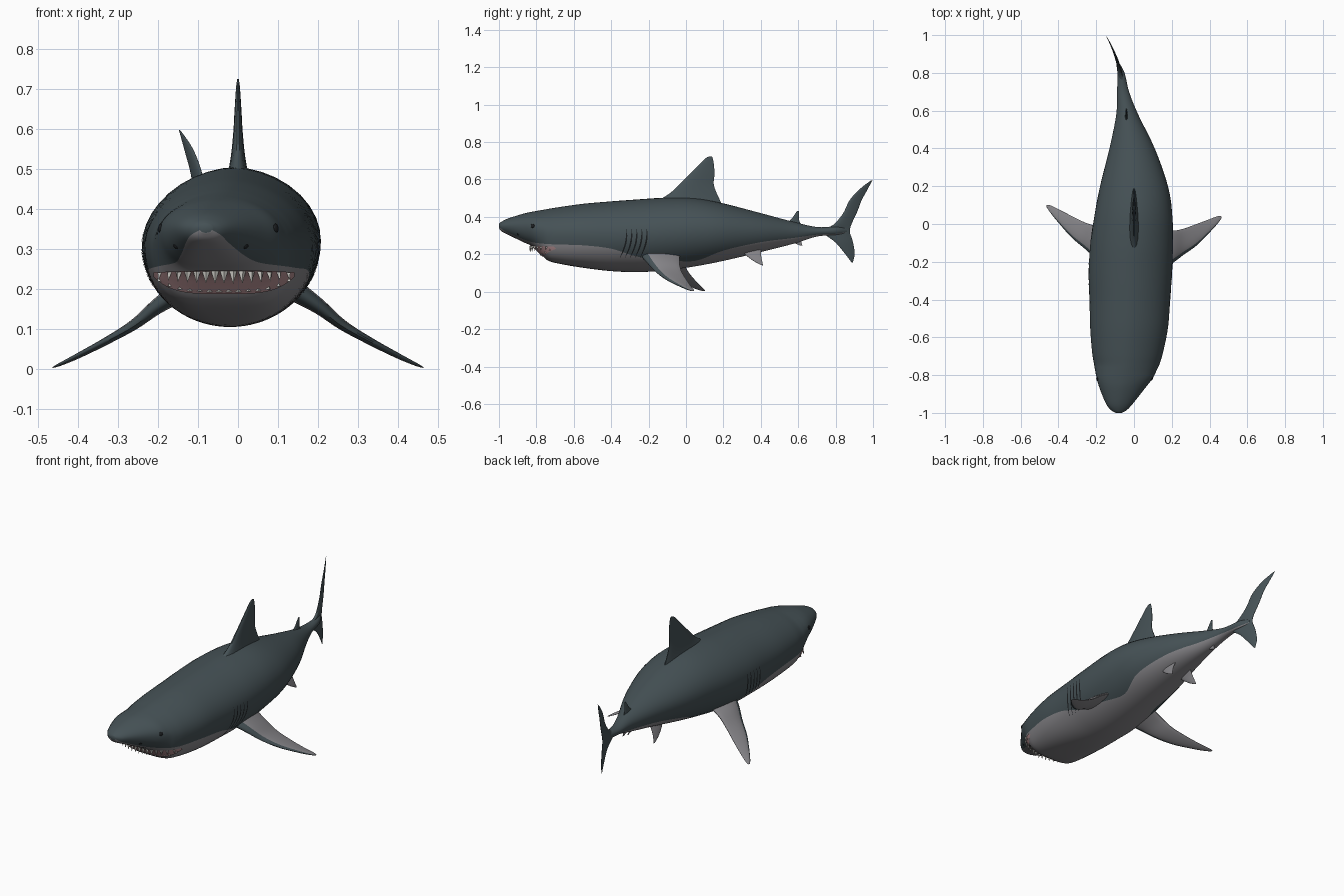
import bpy, bmesh, math
from mathutils import Vector
from mathutils.bvhtree import BVHTree

if "Cube" in bpy.data.objects:
    bpy.data.objects.remove(bpy.data.objects["Cube"])


def material(name, rgb):
    m = bpy.data.materials.new(name)
    m.use_nodes = True
    m.diffuse_color = (*rgb, 1)
    bsdf = m.node_tree.nodes["Principled BSDF"]
    bsdf.inputs["Base Color"].default_value = (*rgb, 1)
    bsdf.inputs["Roughness"].default_value = 0.6
    return m


SLATE = material("slate_back", (.06, .083, .092))
BELLY = material("pale_belly", (.24, .235, .25))
GUM = material("pink_gum", (.42, .25, .26))
TOOTH = material("tooth_ivory", (.62, .61, .57))
BLACK = material("near_black", (.012, .014, .016))


def finish(name, bm, mats, angle=50):
    bmesh.ops.recalc_face_normals(bm, faces=bm.faces)
    me = bpy.data.meshes.new(name)
    bm.to_mesh(me)
    ob = bpy.data.objects.new(name, me)
    bpy.context.collection.objects.link(ob)
    for m in mats:
        me.materials.append(m)
    bpy.ops.object.select_all(action='DESELECT')
    ob.select_set(True)
    bpy.context.view_layer.objects.active = ob
    bpy.ops.object.shade_smooth_by_angle(angle=math.radians(angle))
    return ob


def smooth_rows(rows, steps):
    """Catmull-Rom through rows of any width."""
    pts = [rows[0], *rows, rows[-1]]
    out = []
    for a, b, c, d in zip(pts, pts[1:], pts[2:], pts[3:]):
        for k in range(steps):
            t = k / steps
            out.append([q + .5 * t * (r - p + t * (2*p - 5*q + 4*r - s + t * (3*(q - r) + s - p)))
                        for p, q, r, s in zip(a, b, c, d)])
    return out + [list(rows[-1])]


def loft(bm, rings, rule):
    """Skin closed rings; rule(ring, index) gives the material slot."""
    vs = [[bm.verts.new(p) for p in ring] for ring in rings]
    n = len(vs[0])
    for i, (a, b) in enumerate(zip(vs, vs[1:])):
        for j in range(n):
            k = (j + 1) % n
            bm.faces.new((a[j], a[k], b[k], b[j])).material_index = rule(i, j)
    for end in (vs[0], vs[-1]):
        bm.faces.new(end)


# Body: y, centre x, half width, top, bottom, colour line
BODY = [
    (-1, -.08, .016, .363, .34, .347), (-.985, -.08, .042, .375, .322, .335),
    (-.95, -.077, .072, .392, .304, .316), (-.87, -.062, .12, .417, .265, .28),
    (-.82, -.05, .147, .428, .242, .264), (-.775, -.043, .163, .436, .2, .258),
    (-.74, -.038, .174, .442, .168, .255), (-.68, -.034, .188, .452, .15, .252),
    (-.55, -.026, .206, .47, .128, .248), (-.4, -.022, .214, .483, .11, .23),
    (-.25, -.019, .221, .494, .105, .185), (-.1, -.012, .219, .503, .115, .17),
    (.05, -.003, .206, .5, .136, .165), (.2, 0, .18, .472, .165, .22),
    (.4, -.01, .12, .42, .212, .265), (.58, -.036, .058, .372, .258, .288),
    (.7, -.058, .032, .346, .295, .305), (.8, -.068, .018, .347, .304, .31),
    (.86, -.088, .005, .34, .315, .32)]
UPPER, LOWER = 14, 12
HALF = UPPER + LOWER


def body_ring(row):
    y, cx, w, top, bottom, line = row
    zc = bottom + .52 * (top - bottom)
    tb = math.asin(max(-.97, min(.3, (line - zc) / (zc - bottom))))
    jaw = 1 - .5 * max(0, 1 - abs(y + .72) / .4)
    side = []
    for i in range(HALF + 1):
        if i <= UPPER:
            t = math.pi / 2 + (tb - math.pi / 2) * i / UPPER
        else:
            t = tb + (-math.pi / 2 - tb) * (i - UPPER) / LOWER
        up = math.sin(t) > 0
        dx = w * max(0, math.cos(t)) ** (1.12 if up else jaw)
        z = zc + math.sin(t) * (top - zc if up else zc - bottom)
        side.append((dx, z))
    ring = [(cx + dx, y, z) for dx, z in side]
    return ring + [(cx - dx, y, z) for dx, z in side[-2:0:-1]]


bm = bmesh.new()
loft(bm, [body_ring(r) for r in smooth_rows(BODY, 5)],
     lambda i, j: 0 if min(j, 2 * HALF - 1 - j) < UPPER else 1)
finish("body", bm, [SLATE, BELLY])
skin = BVHTree.FromBMesh(bm)


def on_skin(origin, direction, lift):
    p, n, _, _ = skin.ray_cast(Vector(origin), Vector(direction))
    return p + n * lift, n


# Fins: leading point, trailing point, half thickness per station
def fin(name, rows, normal, mats, dark_edge=0):
    n, normal, rings = 20, Vector(normal).normalized(), []
    for r in smooth_rows(rows, 5):
        lead, trail, thick = Vector(r[:3]), Vector(r[3:6]), r[6]
        ring = []
        for j in range(n):
            a = math.tau * (j + .5) / n
            s = (1 - math.cos(a)) / 2
            ring.append(lead.lerp(trail, s) + normal * thick * math.sin(a) * (1.25 - .7 * s))
        rings.append(ring)
    bm = bmesh.new()
    loft(bm, rings, lambda i, j: int((1 - math.cos(math.tau * (j + 1) / n)) / 2 < dark_edge))
    return finish(name, bm, mats)


def upright_fin(name, rows, x_at, mat):
    fin(name, [(x_at(a), a, b, x_at(c), c, d, t) for a, b, c, d, t in rows], (1, 0, 0), [mat])


upright_fin("dorsal_fin", [
    (-.2, .46, .21, .44, .036), (-.09, .525, .178, .5, .021), (-.02, .59, .15, .57, .013),
    (.045, .655, .153, .63, .009), (.1, .71, .148, .69, .005), (.125, .724, .14, .722, .002)],
    lambda y: 0, SLATE)

upright_fin("tail_fin", [
    (.886, .155, .892, .155, .001), (.852, .2, .902, .205, .004), (.8, .262, .892, .27, .008),
    (.73, .322, .877, .32, .012), (.79, .36, .885, .36, .01), (.84, .42, .915, .425, .008),
    (.875, .49, .94, .49, .006), (.93, .55, .97, .545, .004), (.988, .594, .997, .597, .001)],
    lambda y: -.062 - .16 * max(0, y - .76) - .85 * max(0, y - .76) ** 2, SLATE)

upright_fin("rear_dorsal_fin", [
    (.52, .36, .625, .345, .009), (.56, .385, .607, .375, .006),
    (.582, .415, .604, .405, .004), (.595, .433, .605, .432, .001)], lambda y: -.04, SLATE)

upright_fin("anal_fin", [
    (.54, .28, .62, .28, .008), (.575, .262, .618, .265, .005), (.61, .247, .622, .247, .001)],
    lambda y: -.04, BELLY)

for side, label in ((1, "left"), (-1, "right")):
    sweep = .06 if side < 0 else 0

    # Pectoral fin with a dark leading edge
    rows = []
    for x, y0, z0, y1, z1, t in [
            (.13, -.25, .205, -.03, .2, .03), (.2, -.21, .158, -.035, .158, .021),
            (.26, -.165, .11, -.025, .112, .014), (.33, -.115, .07, 0, .068, .01),
            (.4, -.045, .034, .026, .03, .007), (.445, .005, .012, .042, .01, .004),
            (.463, .03, .004, .04, .003, .001)]:
        dy = sweep * x / .46
        rows.append((side * x, y0 + dy, z0, side * x, y1 + dy, z1, t))
    fin(label + "_pectoral_fin", rows, (side * .45, 0, .9), [BELLY, SLATE], .2)

    # Pelvic fin
    rows = [(side * x - .005, a, b, side * x - .005, c, d, t) for x, a, b, c, d, t in [
        (.045, .27, .25, .4, .24, .012), (.065, .315, .2, .402, .195, .007),
        (.077, .36, .165, .408, .16, .004), (.083, .4, .143, .413, .14, .001)]]
    fin(label + "_pelvic_fin", rows, (1, 0, .3), [BELLY])

    # Gill slits laid on the flank
    bm = bmesh.new()
    for g in range(5):
        strip = []
        for k in range(9):
            f = k / 8
            y = -.352 + .027 * g + .035 * f + .012 * math.sin(math.pi * f)
            wide = .001 + .0035 * math.sin(math.pi * f)
            z = .185 + .15 * f
            strip.append([bm.verts.new(on_skin((side, y + e * wide, z), (-side, 0, 0), .002)[0])
                          for e in (-1, 1)])
        for a, b in zip(strip, strip[1:]):
            bm.faces.new((a[0], a[1], b[1], b[0]))
    finish(label + "_gill_slits", bm, [BLACK])

    # Eye and nostril
    spots = {"eye": (on_skin((side, -.82, .352), (-side, 0, 0), 0), .011),
             "nostril": (on_skin((-.068 + side * .088, -2, .305), (0, 1, 0), 0), .007)}
    for part, ((p, n), radius) in spots.items():
        bm = bmesh.new()
        bmesh.ops.create_uvsphere(bm, u_segments=16, v_segments=10, radius=radius)
        for v in bm.verts:
            v.co.z *= .4
            v.co = n.to_track_quat('Z', 'Y') @ v.co + p
        finish(label + "_" + part, bm, [BLACK])


# Mouth: grin-shaped band and two rows of teeth
def mouth_point(u, f, lift):
    high = .25 - .008 * u * u
    low = .19 + .047 * u ** 4
    return on_skin((-.035 + .178 * u, -2, low + (high - low) * f), (0, 1, 0), lift)


bm = bmesh.new()
grid = [[bm.verts.new(mouth_point(-.97 + 1.94 * i / 48, k / 6, .004)[0]) for k in range(7)]
        for i in range(49)]
for a, b in zip(grid, grid[1:]):
    for k in range(6):
        bm.faces.new((a[k], b[k], b[k + 1], a[k + 1]))
finish("mouth", bm, [GUM])

for label, count, f, tip in (("upper", 15, .95, -.032), ("lower", 14, .08, .024)):
    bm = bmesh.new()
    for i in range(count):
        u = -.88 + 1.76 * i / (count - 1)
        p, n = mouth_point(u, f, .003)
        size = 1 - .5 * abs(u) ** 2
        along = n.cross(Vector((0, 0, 1))).normalized()
        out = Vector((n.x, n.y, 0)).normalized()
        base = [bm.verts.new(p + d) for d in (along * .01 * size, out * .008, along * -.01 * size)]
        point = bm.verts.new(p + out * .005 + Vector((0, 0, tip * size)))
        bm.faces.new(base)
        for a, b in zip(base, base[1:] + base[:1]):
            bm.faces.new((a, b, point))
    finish(label + "_teeth", bm, [TOOTH], 20)
